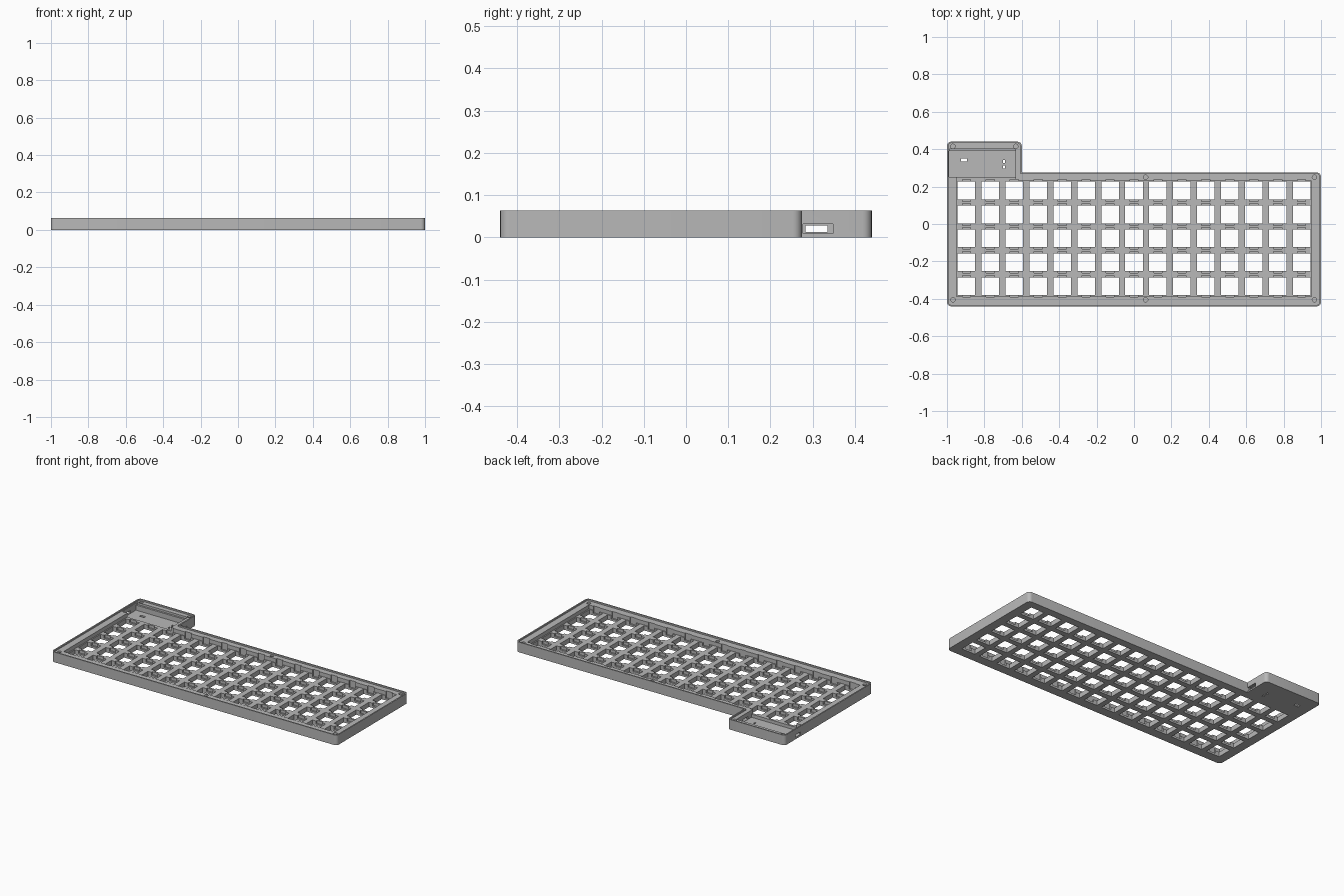
import bpy, bmesh, math
from mathutils import Matrix, Vector

if "Cube" in bpy.data.objects:
    bpy.data.objects.remove(bpy.data.objects["Cube"], do_unlink=True)

HEIGHT, LIP, PITCH = 0.064, 0.008, 0.128
PLATE, BARS, RIM = 0.01, 0.03, 0.055
ROW_MID = -0.077
OVER = 0.1      # height cutters reach above the case

grey = bpy.data.materials.new("case grey")
grey.use_nodes = True
grey.diffuse_color = (0.48, 0.48, 0.48, 1)
grey.node_tree.nodes["Principled BSDF"].inputs["Base Color"].default_value = grey.diffuse_color


def finish(bm, name):
    bmesh.ops.recalc_face_normals(bm, faces=bm.faces)
    mesh = bpy.data.meshes.new(name)
    bm.to_mesh(mesh)
    bm.free()
    ob = bpy.data.objects.new(name, mesh)
    bpy.context.collection.objects.link(ob)
    mesh.materials.append(grey)
    return ob


def outline_prism(name, inset, z0, z1):
    """Rounded L-shaped case outline, extruded upwards."""
    i = inset
    pts = [(-1 + i, -0.44 + i), (1 - i, -0.44 + i), (1 - i, 0.275 - i),
           (-0.6 - i, 0.275 - i), (-0.6 - i, 0.44 - i), (-1 + i, 0.44 - i)]
    bm = bmesh.new()
    face = bm.faces.new([bm.verts.new((x, y, z0)) for x, y in pts])
    top = bmesh.ops.extrude_face_region(bm, geom=[face])["geom"]
    bmesh.ops.translate(bm, vec=(0, 0, z1 - z0),
                        verts=[v for v in top if isinstance(v, bmesh.types.BMVert)])
    inner = Vector(pts[3])
    corners = [e for e in bm.edges
               if abs(e.verts[0].co.z - e.verts[1].co.z) > 0.001
               and (e.verts[0].co.xy - inner).length > 0.01]
    bmesh.ops.bevel(bm, geom=corners, offset=0.022 - i, segments=6, profile=0.5, affect='EDGES')
    return finish(bm, name)


def boxes(name, spans):
    """One mesh of separate boxes, each given as x, y and z spans."""
    bm = bmesh.new()
    for span in spans:
        mid = [(a + b) / 2 for a, b in span]
        size = [b - a for a, b in span]
        bmesh.ops.create_cube(bm, size=1, matrix=Matrix.Translation(mid) @ Matrix.Diagonal((*size, 1)))
    return finish(bm, name)


def cut(body, cutter):
    mod = body.modifiers.new("cut", 'BOOLEAN')
    mod.operation, mod.solver, mod.object = 'DIFFERENCE', 'EXACT', cutter
    bpy.context.view_layer.update()
    mesh = bpy.data.meshes.new_from_object(body.evaluated_get(bpy.context.evaluated_depsgraph_get()))
    body.modifiers.clear()
    body.data = mesh
    bpy.data.objects.remove(cutter, do_unlink=True)


case = outline_prism("keyboard_case", 0, 0, HEIGHT)

# Recess for the cover, leaving a thin outer lip
cut(case, outline_prism("lid_recess", LIP, RIM, OVER))

# Key well, controller pocket, the strip joining them and the pocket ledge
for well in (((-0.95, 0.95), (-0.387, 0.23), (BARS, OVER)),
             ((-0.988, -0.634), (0.25, 0.39), (PLATE, OVER)),
             ((-0.95, -0.634), (0.2, 0.3), (BARS, OVER)),
             ((-0.986, -0.634), (0.35, 0.402), (0.042, OVER))):
    cut(case, boxes("well", [well]))

# Key openings and the clip notches behind the face plate
keys = [(PITCH * (c - 7), ROW_MID + PITCH * (r - 2)) for c in range(15) for r in range(5)]


def key_boxes(name, hx, hy, z0):
    return boxes(name, [((x - hx, x + hx), (y - hy, y + hy), (z0, OVER)) for x, y in keys])


cut(case, key_boxes("key_openings", 0.047, 0.047, -OVER))
cut(case, key_boxes("clip_notches", 0.022, 0.058, PLATE + 0.002))

# Blind screw holes around the rim
bm = bmesh.new()
for x, y in ((-0.968, -0.405), (0.062, -0.405), (0.965, -0.405), (0.965, 0.25),
             (0.062, 0.25), (-0.968, 0.415), (-0.632, 0.415)):
    bmesh.ops.create_cone(bm, cap_ends=True, segments=20, radius1=0.012, radius2=0.012,
                          depth=0.08, matrix=Matrix.Translation((x, y, 0.06)))
cut(case, finish(bm, "screw_holes"))

# Switch slot with its shallow recess, and the port in the opposite wall
port_y, port_z = (0.283, 0.335), (0.012, 0.028)
cut(case, boxes("switch_recess", [((-0.61, -0.55), (0.277, 0.348), (0.009, 0.031))]))
cut(case, boxes("ports", [((-0.66, -0.55), port_y, port_z), ((-1.05, -0.97), port_y, port_z)]))

# Small openings in the pocket floor
cut(case, boxes("floor_holes", [((x - w, x + w), (y - h, y + h), (-OVER, 0.04)) for x, y, w, h in (
    (-0.908, 0.342, 0.016, 0.008), (-0.695, 0.335, 0.005, 0.008), (-0.695, 0.304, 0.005, 0.008))]))

bpy.ops.object.select_all(action='DESELECT')
case.select_set(True)
bpy.context.view_layer.objects.active = case
bpy.ops.object.shade_smooth_by_angle(angle=math.radians(30))
